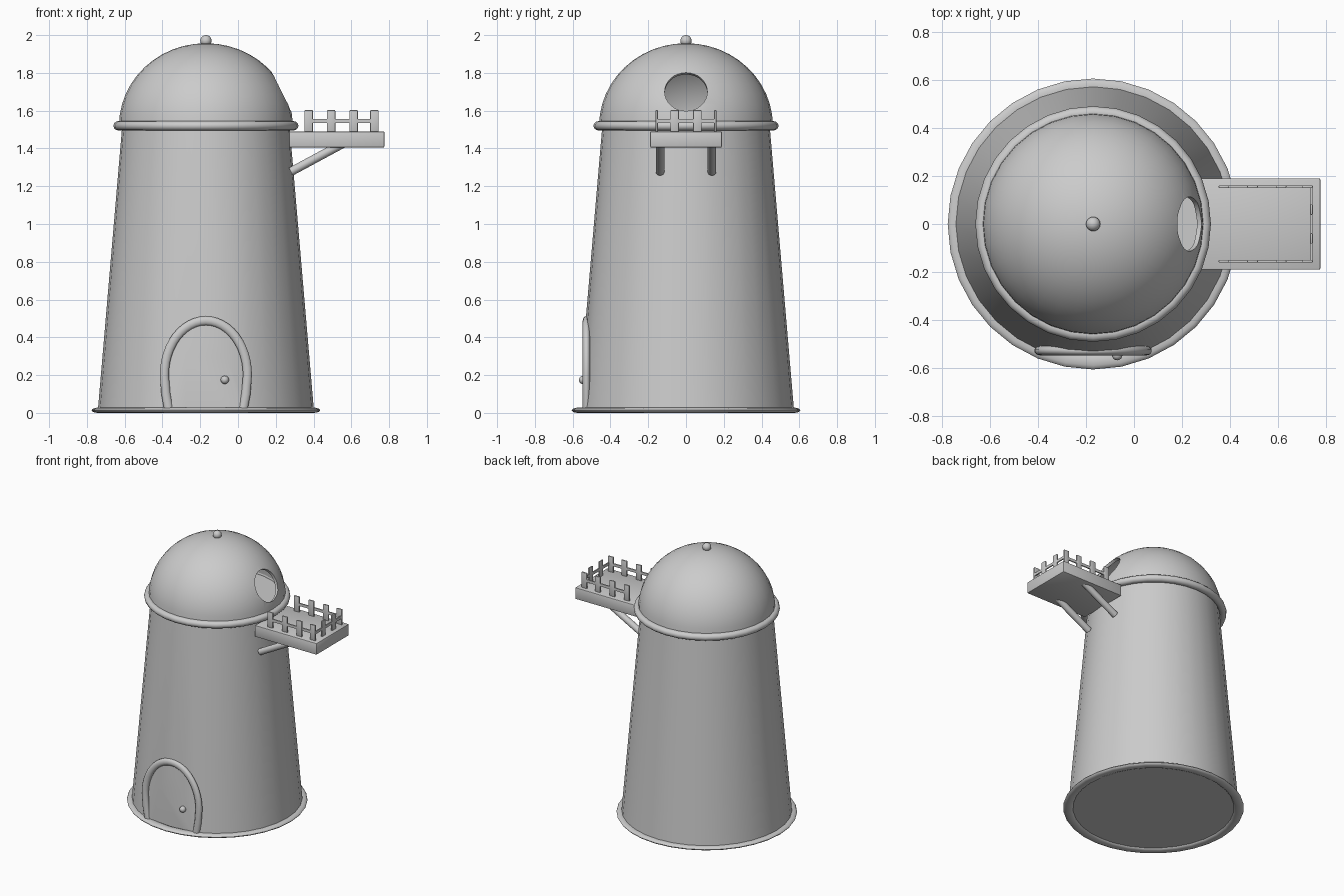
import bpy, bmesh
from math import pi, sin, cos, radians
from mathutils import Vector, Matrix

if "Cube" in bpy.data.objects:
    bpy.data.objects.remove(bpy.data.objects["Cube"])

CX = -0.17   # tower axis


def finish(ob, angle=35):
    bpy.ops.object.select_all(action='DESELECT')
    ob.select_set(True)
    bpy.context.view_layer.objects.active = ob
    bpy.ops.object.shade_smooth_by_angle(angle=radians(angle))


def to_object(name, bm):
    bmesh.ops.recalc_face_normals(bm, faces=bm.faces[:])
    me = bpy.data.meshes.new(name)
    bm.to_mesh(me)
    bm.free()
    ob = bpy.data.objects.new(name, me)
    bpy.context.collection.objects.link(ob)
    return ob


def lathe(name, profile, closed=False, steps=32):
    bm = bmesh.new()
    vs = [bm.verts.new((CX + r, 0, z)) for r, z in profile]
    for a, b in zip(vs, vs[1:]):
        bm.edges.new((a, b))
    if closed:
        bm.edges.new((vs[-1], vs[0]))
    bmesh.ops.spin(bm, geom=bm.verts[:] + bm.edges[:], cent=(CX, 0, 0),
                   axis=(0, 0, 1), angle=2 * pi, steps=steps)
    bmesh.ops.remove_doubles(bm, verts=bm.verts[:], dist=1e-4)
    return to_object(name, bm)


def ring(name, r, z, a, b):
    prof = [(r + a * cos(t * pi / 6), z + b * sin(t * pi / 6)) for t in range(12)]
    finish(lathe(name, prof, True), 60)


def box(name, lo, hi, bevel=0.0):
    bm = bmesh.new()
    lo, hi = Vector(lo), Vector(hi)
    m = Matrix.Translation((lo + hi) / 2) @ Matrix.Diagonal((*(hi - lo), 1))
    bmesh.ops.create_cube(bm, size=1, matrix=m)
    if bevel:
        bmesh.ops.bevel(bm, geom=bm.edges[:], offset=bevel, segments=2,
                        profile=0.5, affect='EDGES')
    ob = to_object(name, bm)
    finish(ob)
    return ob


def rod(name, a, b, r, seg=16):
    a, b = Vector(a), Vector(b)
    d = b - a
    bm = bmesh.new()
    m = Matrix.Translation((a + b) / 2) @ d.to_track_quat('Z', 'Y').to_matrix().to_4x4()
    bmesh.ops.create_cone(bm, cap_ends=True, segments=seg, radius1=r, radius2=r,
                          depth=d.length, matrix=m)
    ob = to_object(name, bm)
    finish(ob)
    return ob


def ball(name, loc, r):
    bm = bmesh.new()
    bmesh.ops.create_uvsphere(bm, u_segments=16, v_segments=10, radius=r,
                              matrix=Matrix.Translation(loc))
    finish(to_object(name, bm), 60)


def cut(ob, cutter):
    cutter.hide_render = True
    mod = ob.modifiers.new("cut", 'BOOLEAN')
    mod.operation, mod.solver, mod.object = 'DIFFERENCE', 'EXACT', cutter
    bpy.ops.object.select_all(action='DESELECT')
    bpy.context.view_layer.objects.active = ob
    ob.select_set(True)
    bpy.ops.object.modifier_apply(modifier=mod.name)
    bpy.data.objects.remove(cutter)
    finish(ob)


def arch_points(n=24):
    # horseshoe: narrow foot, then a tall elliptical top
    pts = [(-0.197, 0.02), (-0.212, 0.1)]
    for i in range(n + 1):
        t = pi - pi * i / n
        pts.append((0.22 * cos(t), 0.2 + 0.288 * sin(t)))
    return pts + [(0.212, 0.1), (0.197, 0.02)]


# tower body with flat doorway cut into the front
body = lathe("tower_body", [(0, 0.013), (0.572, 0.013), (0.443, 1.52), (0, 1.52)])
bm = bmesh.new()
pts = arch_points()
pts = [(pts[0][0], -0.05)] + pts + [(pts[-1][0], -0.05)]
face = bm.faces.new([bm.verts.new((CX + x, -0.537, z)) for x, z in pts])
ext = bmesh.ops.extrude_face_region(bm, geom=[face])
bmesh.ops.translate(bm, vec=(0, -0.3, 0),
                    verts=[v for v in ext['geom'] if isinstance(v, bmesh.types.BMVert)])
cut(body, to_object("door_cutter", bm))

# door frame tube and knob
cu = bpy.data.curves.new("door_frame", 'CURVE')
cu.dimensions, cu.bevel_depth, cu.bevel_resolution = '3D', 0.025, 3
cu.use_fill_caps = True
sp = cu.splines.new('POLY')
ap = arch_points()
sp.points.add(len(ap) - 1)
for p, (x, z) in zip(sp.points, ap):
    p.co = (x, 0, z, 1)
frame = bpy.data.objects.new("door_frame", cu)
bpy.context.collection.objects.link(frame)
frame.location = (CX, -0.527, 0)
frame.scale = (1, 0.8, 1)
ball("door_knob", (-0.07, -0.545, 0.175), 0.022)

# rings at foot and under dome
ring("base_ring", 0.572, 0.014, 0.033, 0.014)
ring("dome_ring", 0.463, 1.52, 0.027, 0.025)

# hollow dome with round opening
N = 12
arc = [i * pi / 2 / N for i in range(N + 1)]
prof = [(0.46 * cos(t), 1.52 + 0.437 * sin(t)) for t in arc]
prof += [(0.44 * cos(t), 1.52 + 0.417 * sin(t)) for t in reversed(arc)]
dome = lathe("dome", [(max(r, 0), z) for r, z in prof], True)
mid = Vector((0.24, 0, 1.705))
d = Vector((cos(radians(28)), 0, sin(radians(28))))
cut(dome, rod("opening_cutter", mid - d * 0.12, mid + d * 0.2, 0.113, 32))
ball("dome_finial", (CX, 0, 1.97), 0.03)

# balcony deck and braces
box("balcony_deck", (0.27, -0.19, 1.405), (0.775, 0.19, 1.49), 0.006)
for s in (-1, 1):
    rod("balcony_brace", (0.28, s * 0.137, 1.277), (0.56, s * 0.137, 1.428), 0.023)

# railing: side posts and rails, then the end
T = 0.006
for s in (-1, 1):
    y = s * 0.155
    box("side_rail", (0.355, y - T * 0.7, 1.536), (0.738, y + T * 0.7, 1.556))
    for x in (0.374, 0.493, 0.612, 0.722):
        box("side_post", (x - 0.022, y - T, 1.485), (x + 0.022, y + T, 1.603), 0.004)
    y = s * 0.06
    box("end_post", (0.738 - T, y - 0.022, 1.485), (0.738 + T, y + 0.022, 1.603), 0.004)
box("end_rail", (0.738 - T * 0.7, -0.155, 1.536), (0.738 + T * 0.7, 0.155, 1.556))
